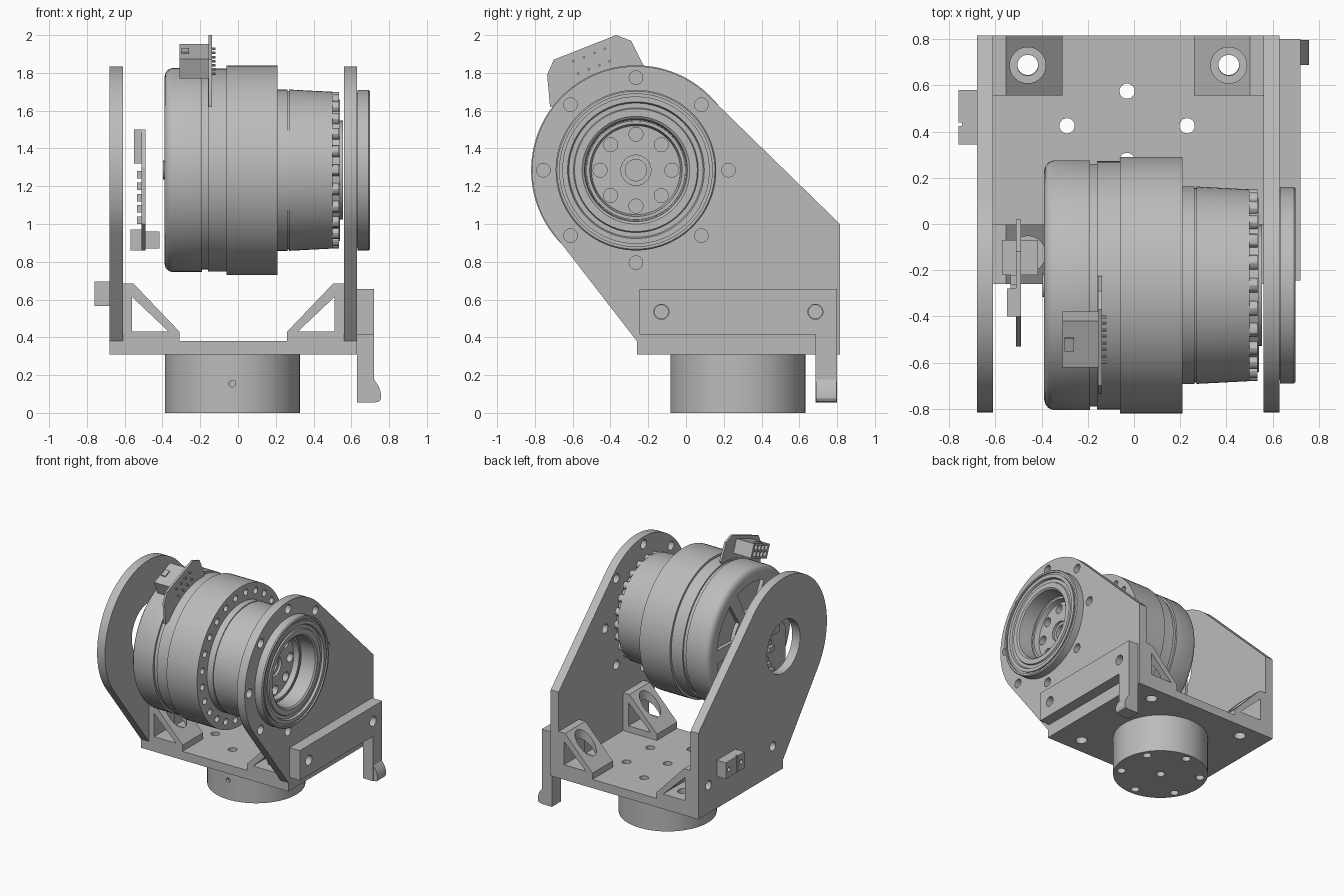
import bpy, bmesh
from math import sin, cos, pi, radians
from mathutils import Matrix

if "Cube" in bpy.data.objects:
    bpy.data.objects.remove(bpy.data.objects["Cube"])

grey = bpy.data.materials.new("metal grey")
grey.use_nodes = True
grey.diffuse_color = (0.5, 0.5, 0.5, 1)
grey.node_tree.nodes["Principled BSDF"].inputs["Base Color"].default_value = (0.5, 0.5, 0.5, 1)

AY, AZ = -0.265, 1.285          # motor axis
BX, BY = -0.03, 0.275           # pedestal axis
parts = []


def circle(a, b, r, n=24, start=0.0, end=2 * pi):
    full = end - start > 6.28
    return [(a + r * cos(start + (end - start) * i / (n if full else n - 1)),
             b + r * sin(start + (end - start) * i / (n if full else n - 1))) for i in range(n)]


def ring(count, r, a, b, offset=0.0):
    return [(a + r * cos(offset + 2 * pi * i / count), b + r * sin(offset + 2 * pi * i / count))
            for i in range(count)]


def finish(name, bm):
    bmesh.ops.recalc_face_normals(bm, faces=bm.faces)
    mesh = bpy.data.meshes.new(name)
    bm.to_mesh(mesh)
    bm.free()
    mesh.materials.append(grey)
    ob = bpy.data.objects.new(name, mesh)
    bpy.context.scene.collection.objects.link(ob)
    parts.append(ob)
    return ob


def prism(name, outlines, axis, lo, hi):
    """Extrude one or more closed outlines along an axis."""
    place = {"x": lambda p, t: (t, p[0], p[1]), "y": lambda p, t: (p[0], t, p[1]),
             "z": lambda p, t: (p[0], p[1], t)}[axis]
    bm = bmesh.new()
    for pts in outlines:
        low = [bm.verts.new(place(p, lo)) for p in pts]
        high = [bm.verts.new(place(p, hi)) for p in pts]
        bm.faces.new(low)
        bm.faces.new(high)
        for i in range(len(pts)):
            j = (i + 1) % len(pts)
            bm.faces.new((low[i], low[j], high[j], high[i]))
    return finish(name, bm)


def rods(name, centres, r, axis, lo, hi, n=24):
    return prism(name, [circle(a, b, r, n) for a, b in centres], axis, lo, hi)


def box(name, x0, x1, y0, y1, z0, z1):
    return prism(name, [[(x0, y0), (x1, y0), (x1, y1), (x0, y1)]], "z", z0, z1)


def lathe(name, profile, closed=False, n=96):
    """Spin (x, radius) points about the motor axis."""
    bm = bmesh.new()
    rows = []
    for x, r in profile:
        if r == 0:
            rows.append([bm.verts.new((x, AY, AZ))] * n)
        else:
            rows.append([bm.verts.new((x, y, z)) for y, z in circle(AY, AZ, r, n)])
    pairs = list(zip(rows, rows[1:])) + ([(rows[-1], rows[0])] if closed else [])
    for a, b in pairs:
        for i in range(n):
            j = (i + 1) % n
            quad = list(dict.fromkeys((a[i], a[j], b[j], b[i])))
            bm.faces.new(quad)
    return finish(name, bm)


def cut(ob, *cutters):
    for c in cutters:
        m = ob.modifiers.new("cut", "BOOLEAN")
        m.operation, m.solver, m.object = "DIFFERENCE", "EXACT", c
    bpy.context.view_layer.update()
    mesh = bpy.data.meshes.new_from_object(ob.evaluated_get(bpy.context.evaluated_depsgraph_get()))
    ob.modifiers.clear()
    ob.data = mesh
    for c in cutters:
        parts.remove(c)
        bpy.data.objects.remove(c)


# Pedestal and base plate
bolts = ring(6, 0.3, BX, BY, pi / 6) + [(BX, BY)]
corners = [(x, y) for x in (-0.46, 0.41) for y in (-0.13, 0.69)]
pedestal = prism("pedestal", [circle(BX, BY, 0.357, 96)], "z", 0, 0.31)
cut(pedestal, rods("cutter", bolts, 0.033, "z", -0.1, 0.4),
    rods("cutter", [(BX, 0.155)], 0.018, "y", -0.2, 0.0))
base = box("base_plate", -0.61, 0.56, -0.26, 0.815, 0.31, 0.38)
cut(base, rods("cutter", bolts, 0.033, "z", 0.2, 0.5), rods("cutter", corners, 0.045, "z", 0.2, 0.5))

# Side plates
outline = circle(AY, AZ, 0.55, 64, radians(45), radians(217.4)) + [
    (-0.26, 0.38), (-0.26, 0.31), (0.815, 0.31), (0.815, 1.0)]
mounts = [(-0.13, 0.535), (0.685, 0.535)]
for name, x0, bore in (("left_side_plate", 0.56, 0.41), ("right_side_plate", -0.68, 0.21)):
    plate = prism(name, [outline], "x", x0, x0 + 0.07)
    holes = mounts + (ring(8, 0.49, AY, AZ) if x0 > 0 else [])
    cut(plate, rods("cutter", holes, 0.036, "x", x0 - 0.1, x0 + 0.2),
        rods("cutter", [(AY, AZ)], bore, "x", x0 - 0.1, x0 + 0.2, 72))

# Corner gussets: hollow triangles with a screwdriver opening in the slope
for side, wall, cx in ((1, -0.61, -0.46), (-1, 0.56, 0.41)):
    for y0 in (-0.26, 0.557):
        def shape(pts):
            return [(wall + side * a, b) for a, b in pts]
        g = prism("gusset", [shape([(0, 0.38), (0, 0.684), (0.057, 0.684), (0.3, 0.43), (0.3, 0.38)])],
                  "y", y0, y0 + 0.258)
        cy = y0 + 0.13
        cut(g, prism("cutter", [shape([(0.048, 0.43), (0.048, 0.615), (0.243, 0.43)])],
                     "y", y0 - 0.1, y0 + 0.4),
            rods("cutter", [(cx, cy)], 0.078, "z", 0.43, 0.9, 32),
            rods("cutter", [(cx, cy)], 0.045, "z", 0.3, 0.5, 32))

# Motor housing with grooves, flange holes and kidney pockets
body = lathe("motor_housing", [
    (-0.39, 0), (-0.39, 0.49), (-0.383, 0.517), (-0.37, 0.532), (-0.35, 0.54), (-0.19, 0.54),
    (-0.19, 0.525), (-0.16, 0.525), (-0.16, 0.537), (-0.06, 0.537), (-0.06, 0.555), (0.21, 0.555),
    (0.21, 0.427), (0.262, 0.427), (0.262, 0.42), (0.27, 0.42), (0.27, 0.427), (0.5, 0.415),
    (0.5, 0.375), (0.54, 0.375), (0.54, 0.262), (0.555, 0.262), (0.555, 0.245), (0.515, 0.235),
    (0.515, 0)])
pockets = []
for i in range(6):
    a = i * pi / 3
    pockets.append(circle(AY, AZ, 0.43, 12, a + 0.12, a + 0.92)
                   + circle(AY, AZ, 0.22, 8, a + 0.2, a + 0.84)[::-1])
cut(body, prism("cutter", pockets, "x", -0.5, -0.36),
    rods("cutter", ring(24, 0.492, AY, AZ, pi / 24), 0.026, "x", 0.17, 0.3, 16),
    rods("cutter", ring(8, 0.19, AY, AZ), 0.037, "x", 0.46, 0.6),
    rods("cutter", [(AY, AZ)], 0.08, "x", 0.495, 0.6),
    rods("cutter", [(AY, AZ)], 0.057, "x", 0.4, 0.55))
rods("motor_end_cap", [(AY, AZ)], 0.05, "x", -0.397, -0.389)
rods("output_screws", ring(24, 0.384, AY, AZ), 0.031, "x", 0.499, 0.535, 12)

# Bearing hub on the outer plate
lathe("bearing_hub", [
    (0.56, 0.405), (0.56, 0.41), (0.632, 0.41), (0.632, 0.425), (0.692, 0.425), (0.7, 0.418),
    (0.7, 0.404), (0.688, 0.404), (0.688, 0.39), (0.697, 0.39), (0.697, 0.362), (0.68, 0.355),
    (0.68, 0.33), (0.69, 0.325), (0.69, 0.285), (0.68, 0.272), (0.56, 0.265)], closed=True)

# Connector board standing on the motor
prism("connector_board", [[(-0.72, 1.62), (-0.735, 1.79), (-0.7, 1.87), (-0.37, 2.0), (-0.29, 1.97),
                           (-0.225, 1.84), (-0.3, 1.72)]], "x", -0.155, -0.138)
tilt = Matrix.Translation((0, -0.5, 1.862)) @ Matrix.Rotation(radians(21.5), 4, "X")
plug = box("connector_plug", -0.31, -0.155, -0.108, 0.108, -0.055, 0.055)
sockets = [[(y - 0.018, z - 0.018), (y + 0.018, z - 0.018), (y + 0.018, z + 0.018), (y - 0.018, z + 0.018)]
           for y in (-0.07, -0.023, 0.023, 0.07) for z in (-0.025, 0.025)]
cut(plug, prism("cutter", sockets, "x", -0.4, -0.22))
latch = box("connector_latch", -0.3, -0.26, -0.03, 0.03, 0.054, 0.064)
pins = rods("connector_pins", [(y, z) for y in (-0.09, -0.03, 0.03, 0.09) for z in (-0.035, 0.035)],
            0.007, "x", -0.14, -0.118, 8)
for ob in (plug, latch, pins):
    ob.data.transform(tilt)

# Encoder board behind the inner plate
prism("encoder_board", [[(-0.35, 0.86), (-0.06, 0.86), (0.02, 1.0), (0.02, 1.3), (-0.12, 1.5),
                         (-0.4, 1.5), (-0.53, 1.3), (-0.53, 1.0)]], "x", -0.51, -0.49)
box("encoder_socket_low", -0.57, -0.51, -0.22, -0.07, 0.86, 0.97)
box("encoder_socket_back", -0.49, -0.415, -0.22, -0.07, 0.87, 0.96)
box("encoder_socket_top", -0.55, -0.51, -0.4, -0.28, 1.32, 1.5)
for i in range(5):
    box("encoder_chip", -0.535, -0.51, -0.36 + 0.04 * (i % 3), -0.3 + 0.04 * (i % 3),
        1.0 + 0.06 * i, 1.04 + 0.06 * i)

# Stop bracket with a hanging finger
bracket = prism("stop_bracket", [[(-0.245, 0.415), (0.685, 0.415), (0.685, 0.055), (0.8, 0.055),
                                  (0.8, 0.655), (-0.245, 0.655)]], "x", 0.63, 0.72)
cut(bracket, rods("cutter", mounts, 0.04, "x", 0.5, 0.8))
prism("stop_finger_tip", [[(0.72, 0.055), (0.748, 0.06), (0.757, 0.075), (0.757, 0.105), (0.745, 0.14),
                           (0.72, 0.178)]], "y", 0.688, 0.797)

# Small switch on the other plate
switch = box("limit_switch", -0.76, -0.68, 0.345, 0.58, 0.565, 0.695)
cut(switch, box("cutter", -0.8, -0.745, 0.425, 0.44, 0.5, 0.8),
    rods("cutter", [(0.385, 0.63), (0.54, 0.63)], 0.018, "x", -0.9, -0.7, 16))

# Smooth the round parts, keep the edges crisp
bpy.ops.object.select_all(action="DESELECT")
for ob in parts:
    ob.select_set(True)
bpy.context.view_layer.objects.active = parts[0]
bpy.ops.object.shade_smooth_by_angle(angle=radians(30))
